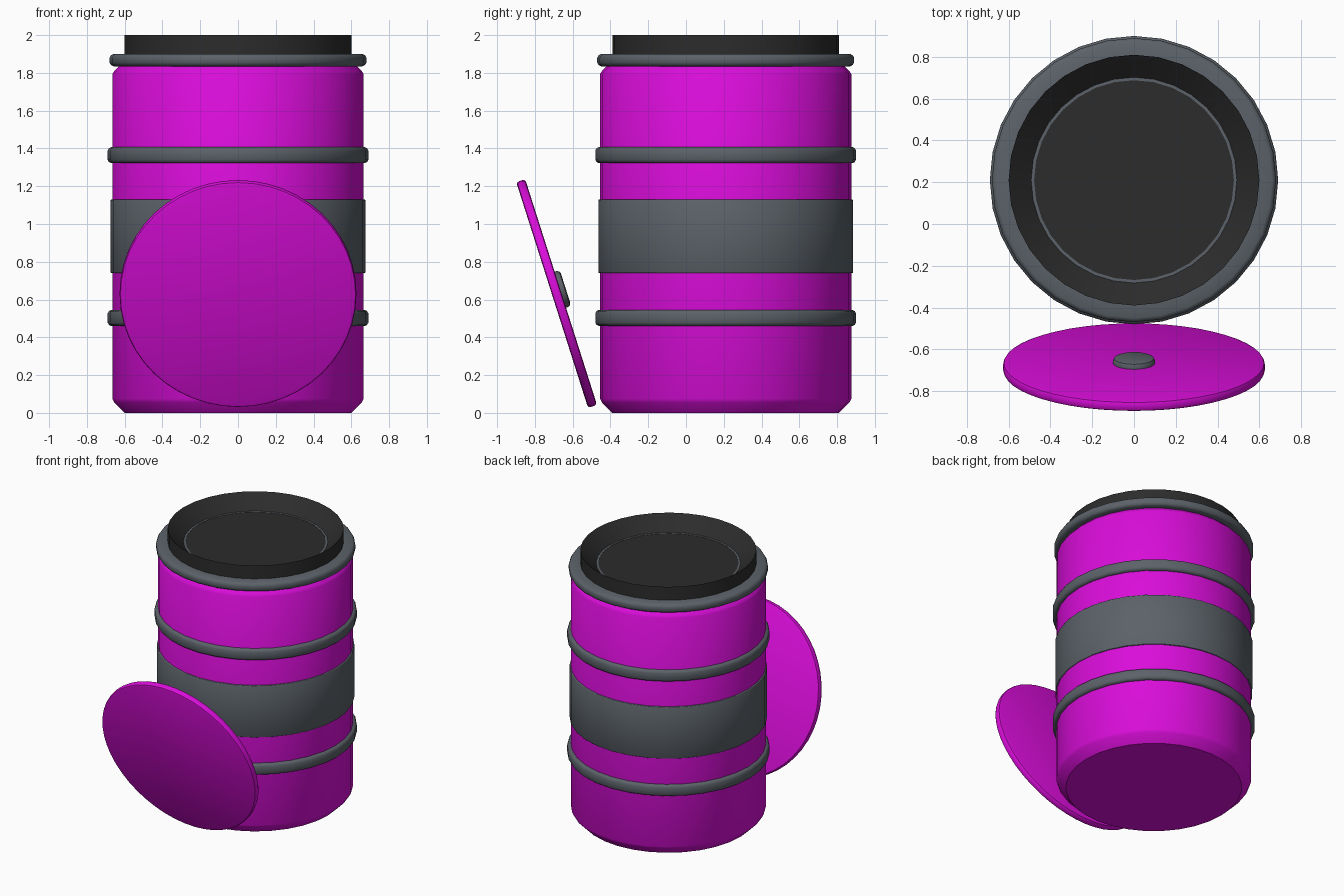
import bpy
import bmesh
import math

cube = bpy.data.objects.get("Cube")
if cube:
    bpy.data.objects.remove(cube, do_unlink=True)

SEGMENTS = 32
BARREL_Y = 0.21


def make_material(name, rgb):
    mat = bpy.data.materials.new(name)
    mat.use_nodes = True
    color = (*rgb, 1)
    mat.diffuse_color = color
    mat.node_tree.nodes["Principled BSDF"].inputs["Base Color"].default_value = color
    return mat


magenta = make_material("magenta", (0.70, 0.004, 0.70))
grey = make_material("steel grey", (0.105, 0.122, 0.14))
black = make_material("black", (0.025, 0.025, 0.025))


def lathe(name, profile, mat, location=(0, BARREL_Y, 0), tilt=0, closed=False, segments=SEGMENTS):
    """Spin a (radius, height) profile around z; radius 0 makes a flat cap."""
    bm = bmesh.new()
    points = profile + profile[:1] if closed else profile
    verts = [bm.verts.new((r, 0, z)) for r, z in points]
    edges = [bm.edges.new(pair) for pair in zip(verts, verts[1:])]
    bmesh.ops.spin(bm, geom=verts + edges, axis=(0, 0, 1), cent=(0, 0, 0),
                   angle=math.tau, steps=segments)
    bmesh.ops.remove_doubles(bm, verts=bm.verts, dist=0.0005)
    bmesh.ops.recalc_face_normals(bm, faces=bm.faces)
    mesh = bpy.data.meshes.new(name)
    bm.to_mesh(mesh)
    bm.free()
    mesh.materials.append(mat)
    obj = bpy.data.objects.new(name, mesh)
    bpy.context.collection.objects.link(obj)
    obj.location = location
    obj.rotation_euler.x = tilt
    bpy.ops.object.select_all(action="DESELECT")
    obj.select_set(True)
    bpy.context.view_layer.objects.active = obj
    bpy.ops.object.shade_smooth_by_angle(angle=math.radians(35))
    return obj


def hoop(name, inner, outer, low, high, bevel=0.018):
    """Band around the barrel with softened outer edges."""
    soft = bevel * 0.35
    profile = [(inner, low), (outer - bevel, low), (outer - soft, low + soft),
               (outer, low + bevel), (outer, high - bevel),
               (outer - soft, high - soft), (outer - bevel, high), (inner, high)]
    return lathe(name, profile, grey, closed=True)


def disc(name, radius, low, high, bevel, mat, location, tilt):
    """Solid round plate with rounded rims."""
    soft = bevel * 0.3
    profile = [(0, low), (radius - bevel, low), (radius - soft, low + soft),
               (radius, low + bevel), (radius, high - bevel),
               (radius - soft, high - soft), (radius - bevel, high), (0, high)]
    return lathe(name, profile, mat, location, tilt, segments=48)


# Barrel shell with chamfered ends
lathe("barrel_body", [(0, 0), (0.60, 0), (0.655, 0.055), (0.665, 0.075),
                      (0.665, 1.795), (0.655, 1.81), (0.63, 1.835), (0, 1.835)], magenta)

# Hoops and the wide centre band
hoop("lower_hoop", 0.64, 0.69, 0.46, 0.545)
hoop("upper_hoop", 0.64, 0.69, 1.322, 1.407)
hoop("top_hoop", 0.58, 0.68, 1.835, 1.90, 0.02)
hoop("centre_band", 0.65, 0.674, 0.74, 1.13, 0.004)

# Open neck with a sloping inner wall, and the sunken surface inside it
lathe("neck", [(0.60, 1.85), (0.60, 2.0), (0.49, 1.90), (0.49, 1.85)], black, closed=True)
lathe("inner_ring", [(0.478, 1.86), (0.478, 1.902), (0.495, 1.902), (0.495, 1.86)],
      grey, closed=True)
lathe("contents", [(0.48, 1.86), (0.48, 1.90), (0, 1.90)], black)

# Loose lid leaning in front, with a round plug on its inner face
lid_place = (0, -0.685, 0.632)
lid_tilt = math.radians(-72.35)
disc("lid", 0.627, -0.025, 0.025, 0.015, magenta, lid_place, lid_tilt)
disc("lid_plug", 0.10, 0.0, 0.055, 0.018, grey,
     (0, lid_place[1] - 0.005, lid_place[2] + 0.012), lid_tilt)
